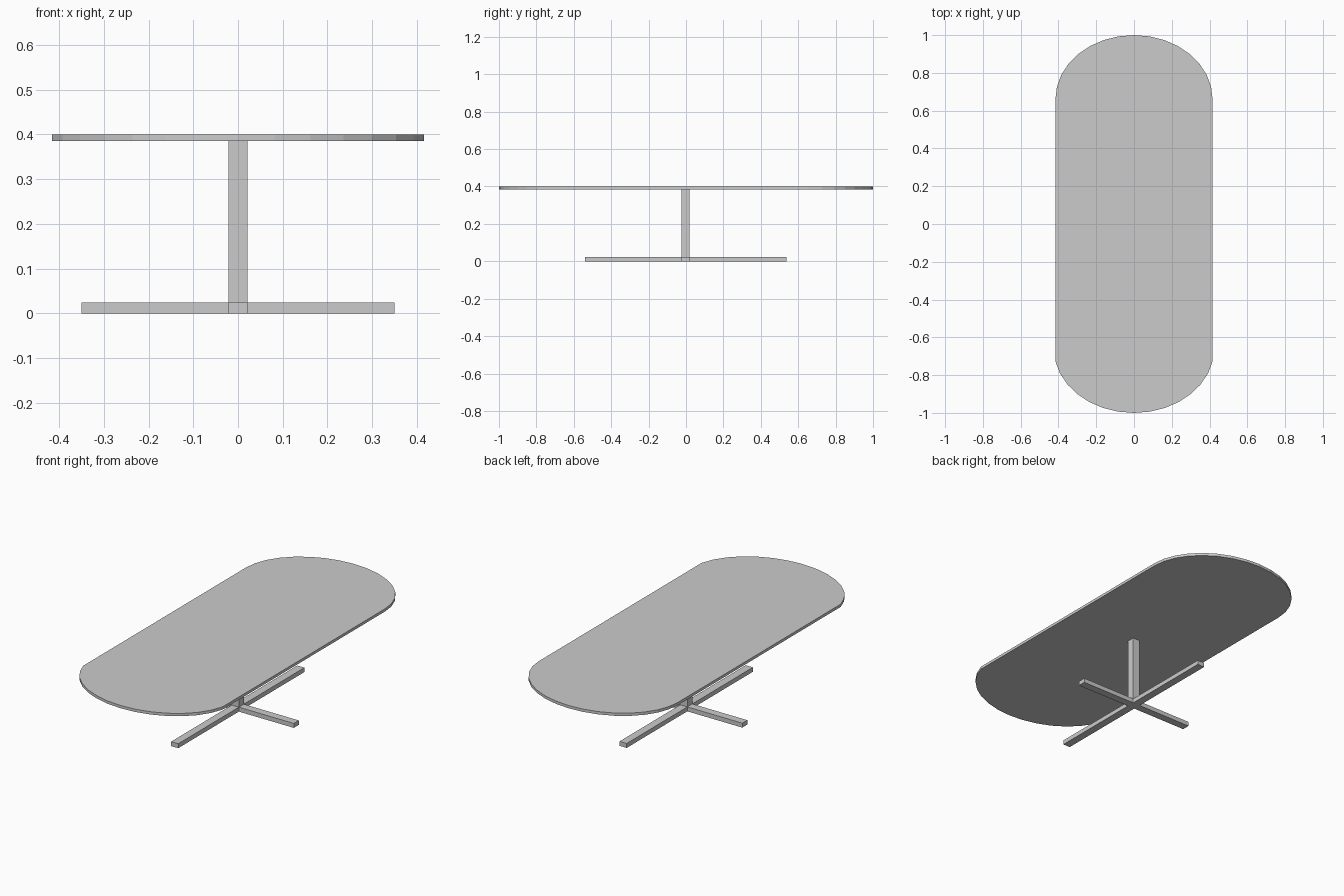
import bpy, bmesh
from math import sin, cos, radians

if "Cube" in bpy.data.objects:
    bpy.data.objects.remove(bpy.data.objects["Cube"])


def prism(name, outline, z0, z1):
    """Extrude a counter-clockwise outline from z0 up to z1."""
    bm = bmesh.new()
    face = bm.faces.new([bm.verts.new((x, y, z0)) for x, y in outline])
    ext = bmesh.ops.extrude_face_region(bm, geom=[face], use_keep_orig=True)
    verts = [g for g in ext["geom"] if isinstance(g, bmesh.types.BMVert)]
    bmesh.ops.translate(bm, verts=verts, vec=(0, 0, z1 - z0))
    bmesh.ops.recalc_face_normals(bm, faces=bm.faces)
    mesh = bpy.data.meshes.new(name)
    bm.to_mesh(mesh)
    bm.free()
    obj = bpy.data.objects.new(name, mesh)
    bpy.context.collection.objects.link(obj)
    return obj


STEP = radians(11.25)
HALF_W, END_Y, END_R = 0.416, 0.661, 0.339
TOP_Z, UNDER_Z, BASE_H = 0.40, 0.385, 0.024

# Tabletop: full half-ellipse at the back, slightly clipped one at the front
front_w = HALF_W / sin(7 * STEP)
outline = [(front_w * sin(i * STEP), -END_Y - END_R * cos(i * STEP))
           for i in range(-7, 8)]
outline += [(HALF_W * cos(i * STEP), END_Y + END_R * sin(i * STEP))
            for i in range(17)]
prism("tabletop", outline, UNDER_Z, TOP_Z)

# Cross-shaped floor base with bars as wide as the column
w, lx, ly, cy = 0.0213, 0.35, 0.5385, -0.002
cross = [(w, -w), (lx, -w), (lx, w), (w, w), (w, ly), (-w, ly),
         (-w, w), (-lx, w), (-lx, -w), (-w, -w), (-w, -ly), (w, -ly)]
prism("cross_base", [(x, y + cy) for x, y in cross], 0, BASE_H)

# Square central column
prism("column", [(x, y + cy) for x, y in [(-w, -w), (w, -w), (w, w), (-w, w)]],
      BASE_H, UNDER_Z)
